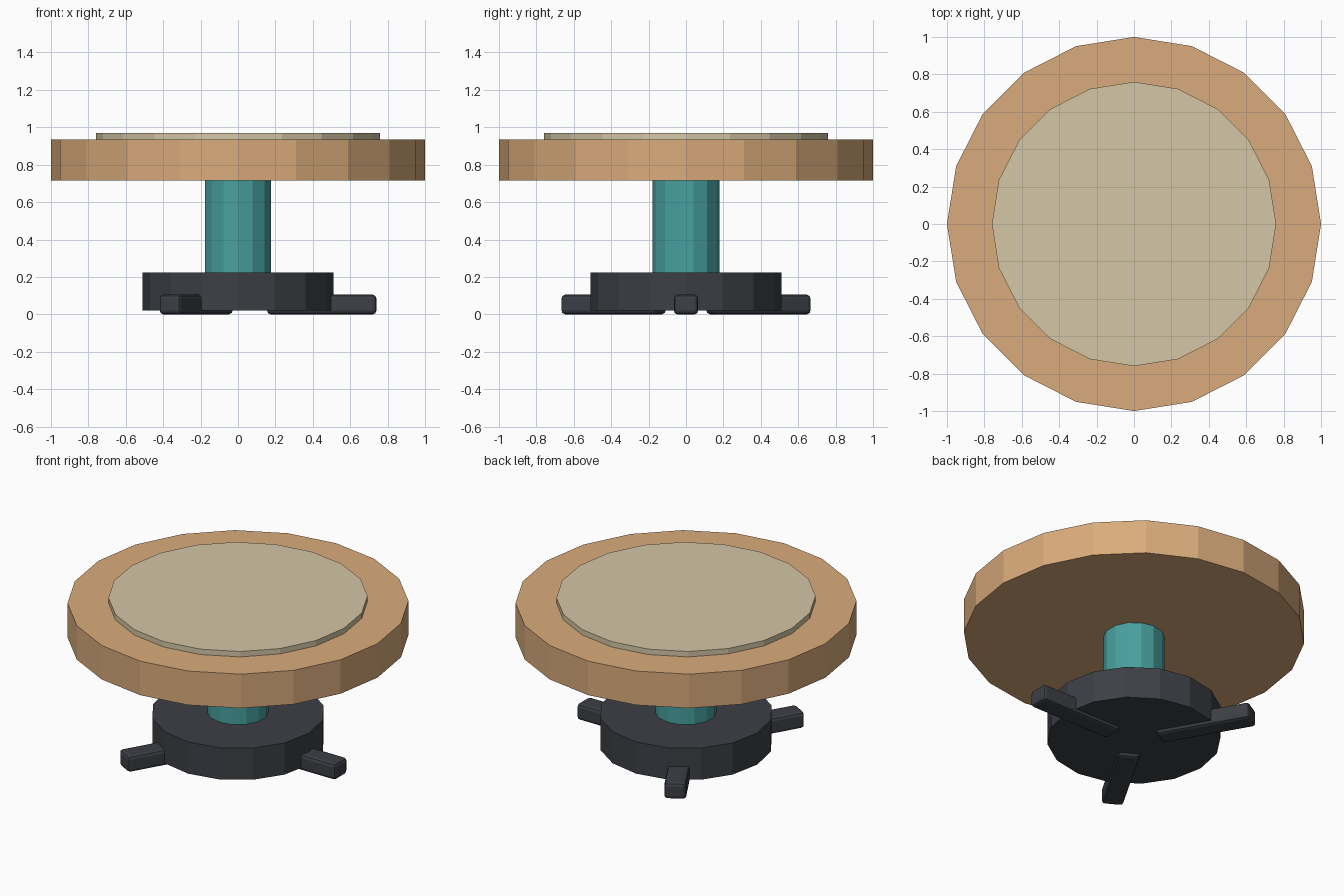
import bpy
from math import radians, cos, sin

if "Cube" in bpy.data.objects:
    bpy.data.objects.remove(bpy.data.objects["Cube"])


def material(name, rgb):
    m = bpy.data.materials.new(name)
    m.diffuse_color = (*rgb, 1)
    m.use_nodes = True
    m.node_tree.nodes["Principled BSDF"].inputs["Base Color"].default_value = m.diffuse_color
    return m


wood = material("wood", (0.70, 0.41, 0.20))
cream = material("cream", (0.66, 0.57, 0.38))
teal = material("teal", (0.065, 0.35, 0.35))
dark = material("dark_metal", (0.045, 0.05, 0.06))


def disc(name, sides, radius, z0, z1, mat):
    bpy.ops.mesh.primitive_cylinder_add(vertices=sides, radius=radius, depth=z1 - z0,
                                        location=(0, 0, (z0 + z1) / 2))
    ob = bpy.context.object
    ob.name = name
    ob.data.materials.append(mat)
    return ob


# Stacked round parts, bottom to top
disc("base", 16, 0.51, 0.02, 0.225, dark)
disc("column", 14, 0.18, 0.20, 0.73, teal)
disc("table_top", 20, 1.0, 0.715, 0.935, wood)
disc("top_inlay", 20, 0.76, 0.92, 0.97, cream)

# Three bevelled feet radiating from under the base
inner, outer, width, height = 0.155, 0.74, 0.13, 0.105
for i in range(3):
    a = radians(120 * i)
    r = (inner + outer) / 2
    bpy.ops.mesh.primitive_cube_add(size=1, location=(r * cos(a), r * sin(a), height / 2),
                                    rotation=(0, 0, a))
    foot = bpy.context.object
    foot.name = f"foot_{i + 1}"
    foot.scale = (outer - inner, width, height)
    bpy.ops.object.transform_apply(location=False, rotation=False, scale=True)
    foot.data.materials.append(dark)
    bevel = foot.modifiers.new("rounded_edges", 'BEVEL')
    bevel.width = 0.02
    bevel.segments = 2
